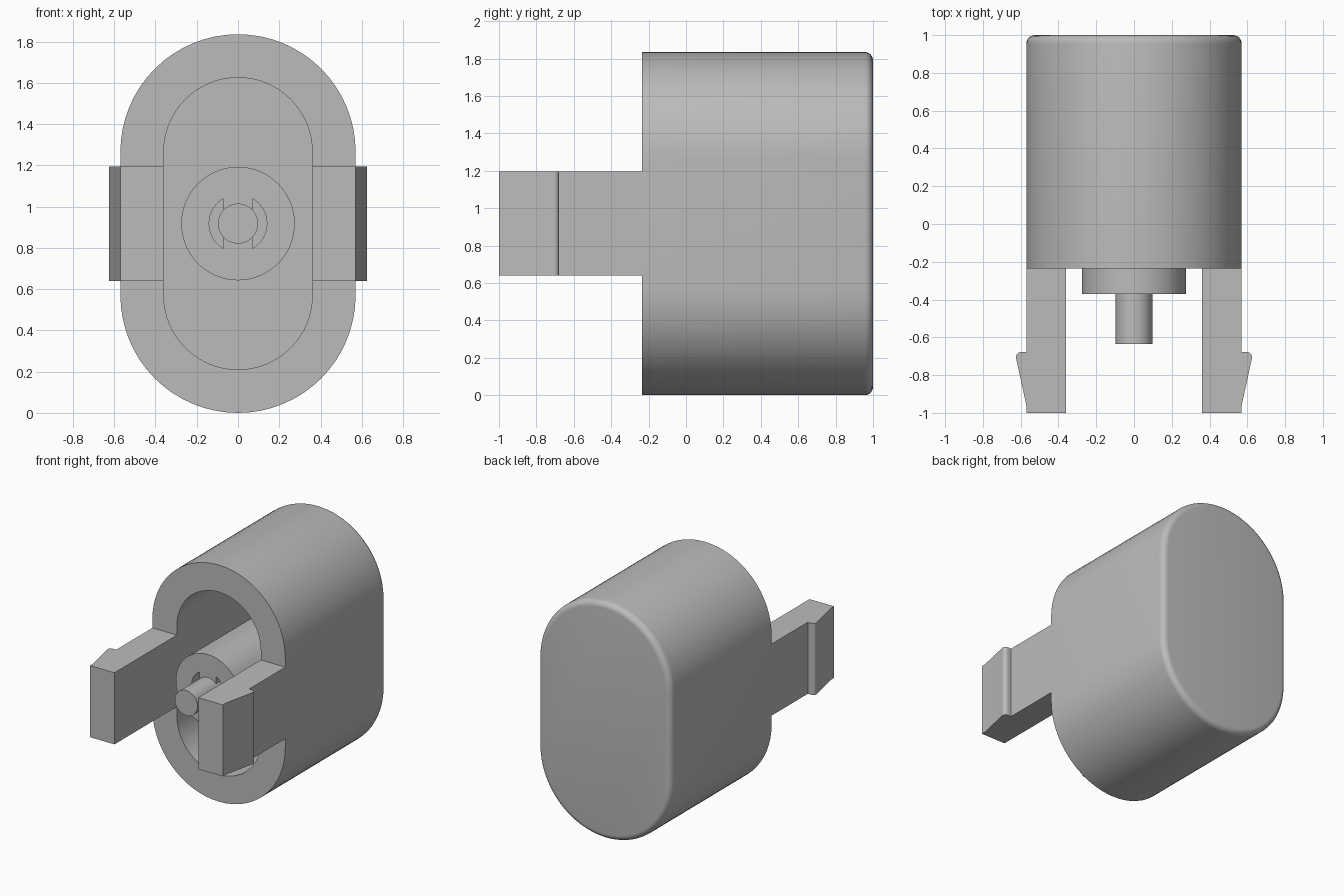
import bpy, bmesh
from math import sin, cos, pi, acos, radians
from mathutils import Vector

cube = bpy.data.objects.get("Cube")
if cube:
    bpy.data.objects.remove(cube, do_unlink=True)

MID = 0.9175          # height of the centre axis
HALF_STRAIGHT = 0.3475
FRONT, FLOOR, BACK = -0.235, 0.79, 1.0

grey = bpy.data.materials.new("plain grey")
grey.use_nodes = True
grey.diffuse_color = (0.5, 0.5, 0.5, 1)
grey.node_tree.nodes["Principled BSDF"].inputs["Base Color"].default_value = (0.5, 0.5, 0.5, 1)


def finish(name, bm):
    bmesh.ops.recalc_face_normals(bm, faces=bm.faces[:])
    mesh = bpy.data.meshes.new(name)
    bm.to_mesh(mesh)
    bm.free()
    mesh.materials.append(grey)
    obj = bpy.data.objects.new(name, mesh)
    bpy.context.collection.objects.link(obj)
    return obj


def smooth(obj):
    bpy.ops.object.select_all(action='DESELECT')
    obj.select_set(True)
    bpy.context.view_layer.objects.active = obj
    bpy.ops.object.shade_smooth_by_angle(angle=radians(30))


def loft(name, rings, straight=0.0, half_steps=32):
    """Join round or stadium rings, given as (radius, y), and cap both ends."""
    bm = bmesh.new()
    loops = []
    for r, y in rings:
        loop = []
        for side in (0, 1):
            shift = straight * (1 - 2 * side)
            # a plain circle shares the end point of each half
            for i in range(half_steps + (1 if straight else 0)):
                a = pi * (side + i / half_steps)
                loop.append(bm.verts.new((r * cos(a), y, MID + shift + r * sin(a))))
        loops.append(loop)
    for a, b in zip(loops, loops[1:]):
        for i in range(len(a)):
            j = (i + 1) % len(a)
            bm.faces.new((a[i], a[j], b[j], b[i]))
    bm.faces.new(loops[0])
    bm.faces.new(loops[-1])
    return finish(name, bm)


def extrude(name, points, move):
    bm = bmesh.new()
    face = bm.faces.new([bm.verts.new(p) for p in points])
    result = bmesh.ops.extrude_face_region(bm, geom=[face], use_keep_orig=True)
    verts = [v for v in result["geom"] if isinstance(v, bmesh.types.BMVert)]
    bmesh.ops.translate(bm, verts=verts, vec=Vector(move))
    return finish(name, bm)


# Hollow housing: cavity floor, cavity wall, front rim, outer wall, rounded back edge
OUT, FIL = 0.57, 0.045
rings = [(0.36, FLOOR), (0.36, FRONT), (OUT, FRONT)]
for i in range(7):
    t = pi / 2 * i / 6
    rings.append((OUT - FIL + FIL * cos(t), BACK - FIL + FIL * sin(t)))
smooth(loft("housing", rings, HALF_STRAIGHT))

# Central post with two crescent slots beside the pin
post = loft("centre_post", [(0.275, -0.37), (0.275, FLOOR)])
R_SLOT, X_SLOT = 0.14, 0.07
half = acos(X_SLOT / R_SLOT)
for sign, side in ((1, "left"), (-1, "right")):
    arc = [-half + 2 * half * i / 16 for i in range(17)]
    cutter = extrude(side + "_slot_cutter",
                     [(sign * R_SLOT * cos(a), -0.45, MID + R_SLOT * sin(a)) for a in arc],
                     (0, 0.45, 0))
    cutter.hide_render = True
    cutter.hide_set(True)
    cut = post.modifiers.new(side + "_slot", 'BOOLEAN')
    cut.operation, cut.solver, cut.object = 'DIFFERENCE', 'EXACT', cutter
smooth(post)

smooth(loft("centre_pin", [(0.097, -0.635), (0.097, FLOOR)], half_steps=24))

# Snap arms with a rounded barb
R_BARB = 0.027
barb = [(0.598 + R_BARB * cos(a), -0.705 + R_BARB * sin(a))
        for a in (pi / 2 - radians(102) * i / 7 for i in range(8))]
outline = [(0.36, FRONT), (OUT, FRONT), (OUT, -0.678)] + barb + [(OUT, -0.96), (OUT, -1), (0.36, -1)]
for sign, side in ((1, "left"), (-1, "right")):
    smooth(extrude(side + "_snap_arm", [(sign * x, y, 0.64) for x, y in outline], (0, 0, 0.555)))
